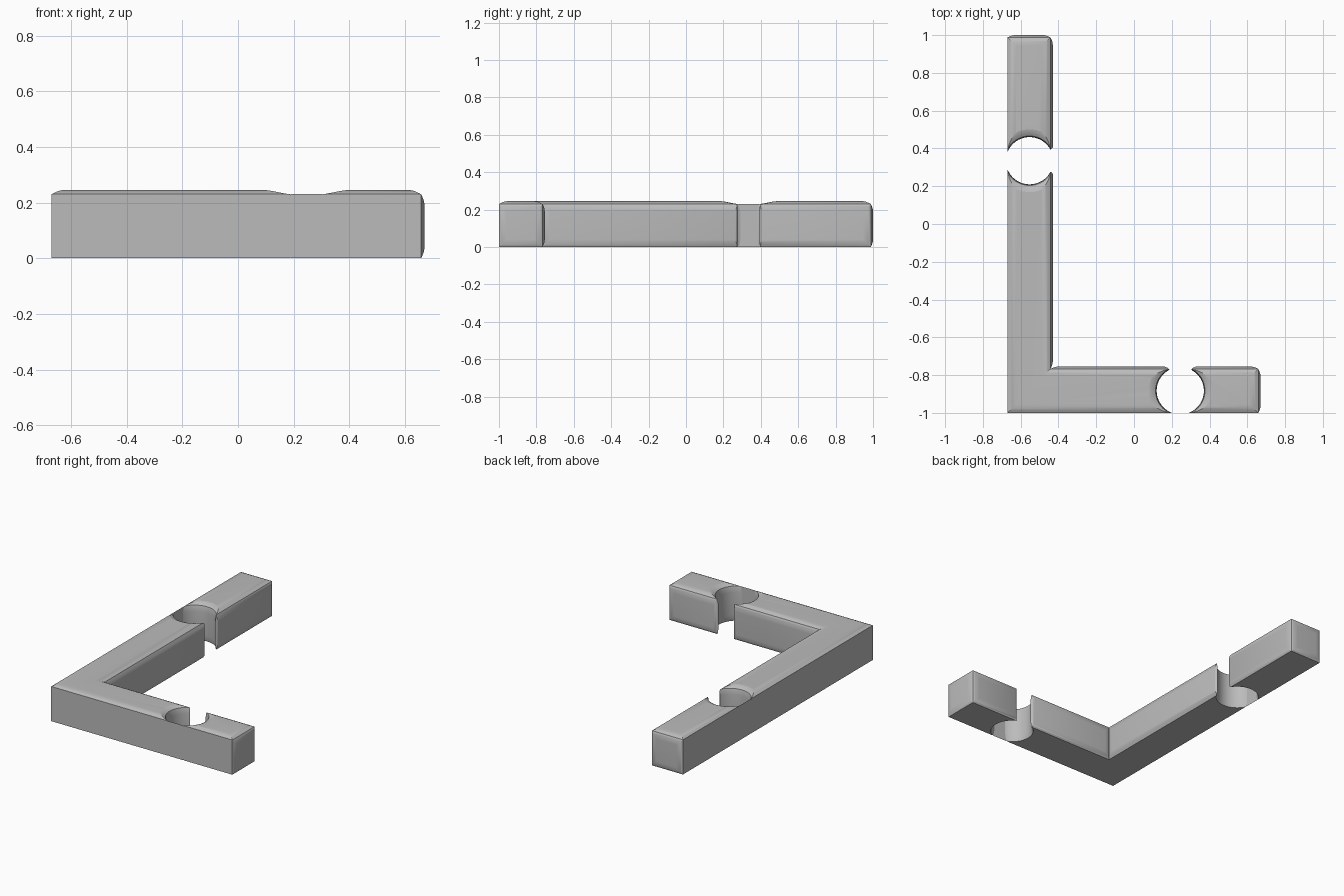
import bpy, bmesh, math
from mathutils import Vector, Matrix

cube = bpy.data.objects.get("Cube")
if cube:
    bpy.data.objects.remove(cube)

grey = bpy.data.materials.new("plain_grey")
grey.use_nodes = True
grey.diffuse_color = (0.5, 0.5, 0.5, 1)
grey.node_tree.nodes["Principled BSDF"].inputs["Base Color"].default_value = (0.5, 0.5, 0.5, 1)


def make_object(name, bm, matrix=None):
    bmesh.ops.recalc_face_normals(bm, faces=bm.faces[:])
    mesh = bpy.data.meshes.new(name)
    bm.to_mesh(mesh)
    bm.free()
    mesh.materials.append(grey)
    obj = bpy.data.objects.new(name, mesh)
    bpy.context.collection.objects.link(obj)
    if matrix:
        obj.matrix_world = matrix
    return obj


def prism(points, z0, z1):
    bm = bmesh.new()
    base = bm.faces.new([bm.verts.new((x, y, z0)) for x, y in points])
    geom = bmesh.ops.extrude_face_region(bm, geom=[base])["geom"]
    top = [v for v in geom if isinstance(v, bmesh.types.BMVert)]
    bmesh.ops.translate(bm, verts=top, vec=(0, 0, z1 - z0))
    bmesh.ops.recalc_face_normals(bm, faces=bm.faces[:])
    return bm


def pillow(bm, face, depth, width, steps=6):
    # Raise a face into a soft cushion with a rounded border
    normal = face.normal.copy()
    height = 0
    for i in range(1, steps + 1):
        bmesh.ops.inset_region(bm, faces=[face], thickness=width / steps, use_even_offset=True)
        rise = depth * math.sin(math.pi / 2 * i / steps)
        bmesh.ops.translate(bm, verts=face.verts[:], vec=normal * (rise - height))
        height = rise


def lathe(profile, sides=64):
    bm = bmesh.new()
    rings = [[bm.verts.new((r * math.cos(a), r * math.sin(a), z))
              for a in (2 * math.pi * i / sides for i in range(sides))] for r, z in profile]
    for low, high in zip(rings, rings[1:]):
        for i in range(sides):
            j = (i + 1) % sides
            bm.faces.new((low[i], low[j], high[j], high[i]))
    bm.faces.new(rings[0][::-1])
    bm.faces.new(rings[-1])
    return bm


# L-shaped bar: flat outside and underside, cushioned top, inside and ends
soft = 0.012
left, front, end_x, end_y = -0.67, -1.0, 0.67 - soft, 1.0 - soft
inner_x, inner_y = -0.43 - soft, -0.755 - soft
bm = prism([(left, front), (end_x, front), (end_x, inner_y),
            (inner_x, inner_y), (inner_x, end_y), (left, end_y)], 0, 0.23)
for face in bm.faces[:]:
    n = face.normal
    if n.z > 0.5:
        pillow(bm, face, 0.015, 0.045)
    elif n.x > 0.5 or n.y > 0.5:
        pillow(bm, face, soft, 0.04)
bar = make_object("corner_bar", bm)

# Round holes with flared rims and mouths opening to the inside of the L
rim = [(0.131, -0.05), (0.131, 0), (0.127, 0.015), (0.125, 0.04), (0.125, 0.19),
       (0.127, 0.215), (0.131, 0.23), (0.143, 0.237), (0.154, 0.242), (0.166, 0.245), (0.19, 0.3)]
half_mouth = [(0.05, 0.1), (0.06, 0.114), (0.068, 0.122), (0.085, 0.129), (0.085, 0.2)]
mouth = half_mouth + [(-x, y) for x, y in reversed(half_mouth)]
wall_distance, wall_half = 0.117, 0.056
holes = {"short_arm": ((0.245, front + wall_distance, 0), 0),
         "long_arm": ((left + wall_distance, 0.335, 0), -math.pi / 2)}

for arm, (centre, angle) in holes.items():
    matrix = Matrix.Translation(Vector(centre)) @ Matrix.Rotation(angle, 4, "Z")
    for part, shape in (("hole", lathe(rim)), ("mouth", prism(mouth, -0.05, 0.3))):
        cutter = make_object(f"{arm}_{part}_cutter", shape, matrix)
        cutter.hide_render = True
        bpy.context.view_layer.update()
        mod = bar.modifiers.new(part, "BOOLEAN")
        mod.operation = "DIFFERENCE"
        mod.solver = "EXACT"
        mod.object = cutter
        bpy.context.view_layer.objects.active = bar
        bpy.ops.object.modifier_apply(modifier=mod.name)
        bpy.data.objects.remove(cutter)

    # Paper-thin outer wall closing the far side of each hole
    bm = bmesh.new()
    bm.faces.new([bm.verts.new((x, -wall_distance, z)) for x, z in
                  ((-wall_half, 0), (wall_half, 0), (wall_half, 0.23), (-wall_half, 0.23))])
    make_object(f"{arm}_thin_wall", bm, matrix)

# Smooth cushions, crisp edges
bpy.ops.object.select_all(action="DESELECT")
bar.select_set(True)
bpy.context.view_layer.objects.active = bar
bpy.ops.object.shade_smooth_by_angle(angle=math.radians(30))
